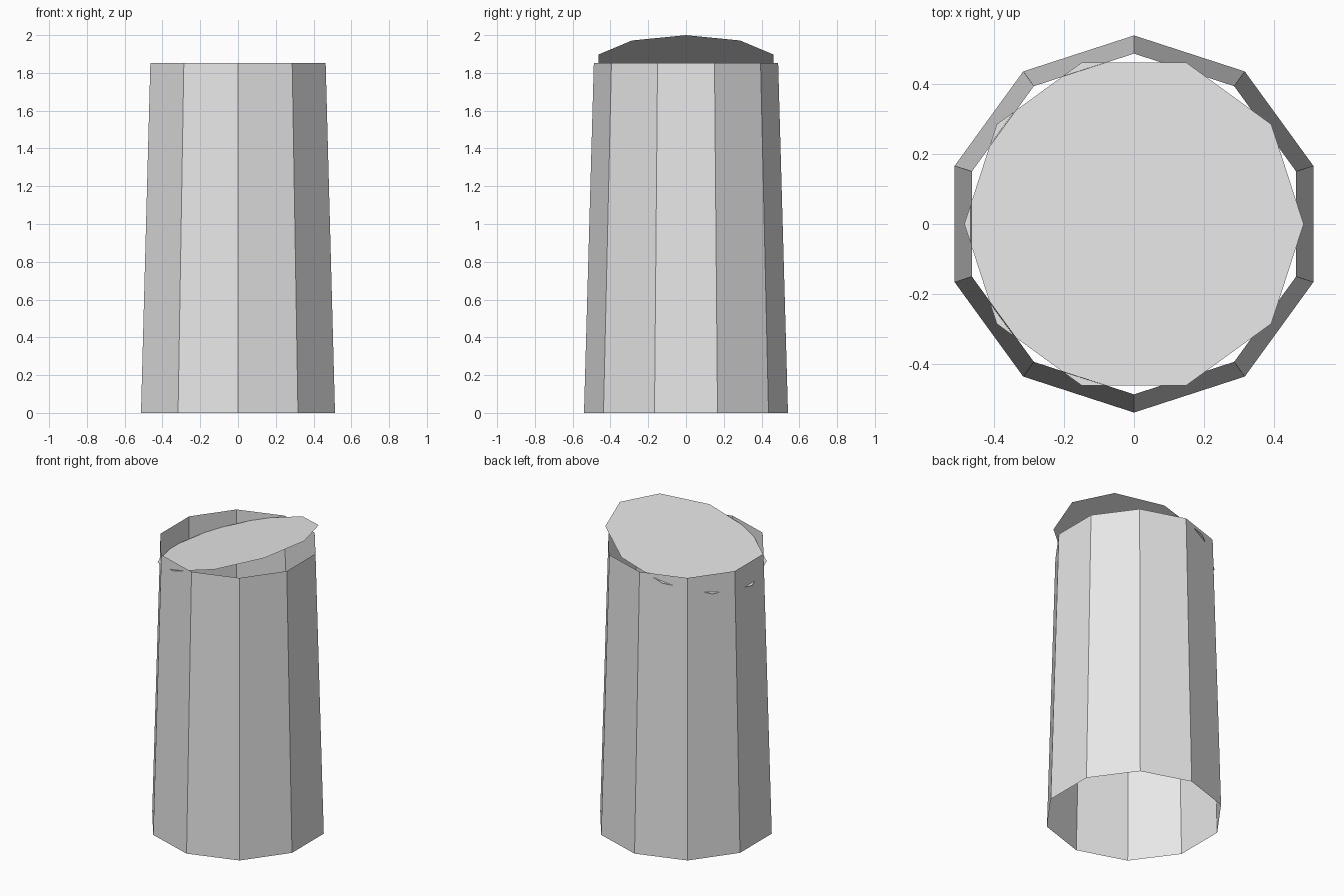
import bpy, bmesh, math

if "Cube" in bpy.data.objects:
    bpy.data.objects.remove(bpy.data.objects["Cube"])

SIDES = 10
R_BASE, R_RIM, H = 0.54, 0.488, 1.852   # open tapered cup
LID_SLOPE = 0.304                        # lid rises towards +x

grey = bpy.data.materials.new("light grey")
grey.diffuse_color = (0.8, 0.8, 0.8, 1)
grey.use_nodes = True
grey.node_tree.nodes["Principled BSDF"].inputs["Base Color"].default_value = grey.diffuse_color


def ring(bm, radius, start, height):
    """Ring of vertices; height is a function of x."""
    verts = []
    for i in range(SIDES):
        a = start + 2 * math.pi * i / SIDES
        x, y = radius * math.cos(a), radius * math.sin(a)
        verts.append(bm.verts.new((x, y, height(x))))
    return verts


def finish(bm, name):
    mesh = bpy.data.meshes.new(name)
    bm.to_mesh(mesh)
    bm.free()
    mesh.materials.append(grey)
    obj = bpy.data.objects.new(name, mesh)
    bpy.context.collection.objects.link(obj)


# Tapered wall, open at both ends, with corners on the y axis
bm = bmesh.new()
low = ring(bm, R_BASE, math.pi / 2, lambda x: 0)
top = ring(bm, R_RIM, math.pi / 2, lambda x: H)
for i in range(SIDES):
    j = (i + 1) % SIDES
    bm.faces.new((low[i], low[j], top[j], top[i]))
finish(bm, "cup_wall")

# Thin tilted lid, with corners on the x axis
bm = bmesh.new()
bm.faces.new(ring(bm, 0.486, 0, lambda x: H + LID_SLOPE * x))
finish(bm, "tilted_lid")
